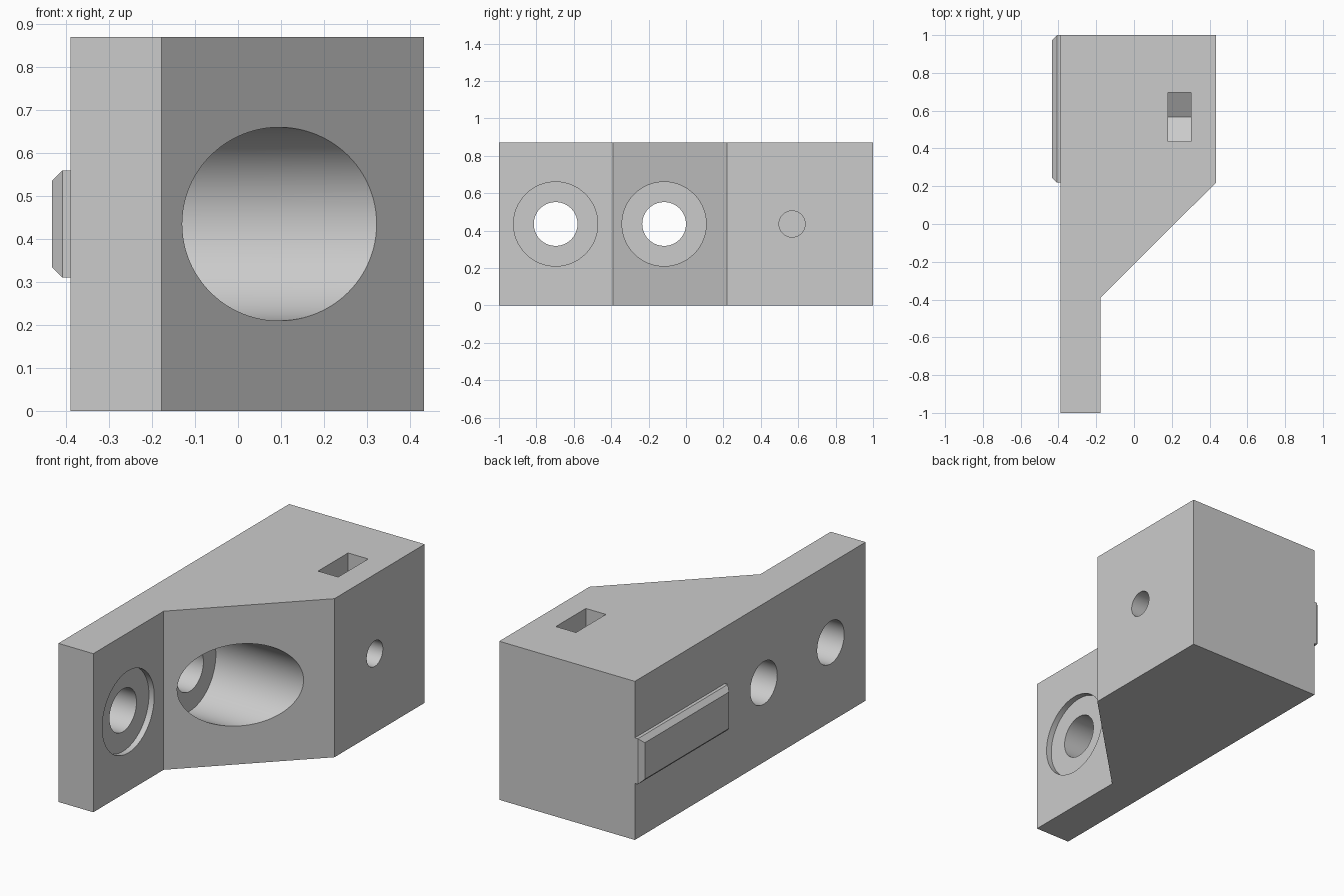
import bpy, bmesh, math
from mathutils import Matrix, Vector

if "Cube" in bpy.data.objects:
    bpy.data.objects.remove(bpy.data.objects["Cube"], do_unlink=True)

HEIGHT, MID = 0.87, 0.435
BACK_X, ARM_X, SIDE_X = -0.39, -0.178, 0.433

grey = bpy.data.materials.new("plain grey")
grey.use_nodes = True
colour = (0.6, 0.6, 0.6, 1)
grey.diffuse_color = colour
grey.node_tree.nodes["Principled BSDF"].inputs["Base Color"].default_value = colour


def to_object(name, bm):
    bmesh.ops.recalc_face_normals(bm, faces=bm.faces)
    mesh = bpy.data.meshes.new(name)
    bm.to_mesh(mesh)
    bm.free()
    mesh.materials.append(grey)
    obj = bpy.data.objects.new(name, mesh)
    bpy.context.collection.objects.link(obj)
    return obj


def prism(name, points, offset):
    """Extrude a closed outline of 3D points along an offset."""
    bm = bmesh.new()
    face = bm.faces.new([bm.verts.new(p) for p in points])
    ext = bmesh.ops.extrude_face_region(bm, geom=[face])
    verts = [v for v in ext["geom"] if isinstance(v, bmesh.types.BMVert)]
    bmesh.ops.translate(bm, verts=verts, vec=Vector(offset))
    return to_object(name, bm)


def side_bore(name, y, radius, x0, x1):
    """Cylinder along x, at mid height."""
    bm = bmesh.new()
    place = Matrix.Translation(((x0 + x1) / 2, y, MID)) @ Matrix.Rotation(math.pi / 2, 4, "Y")
    bmesh.ops.create_cone(bm, cap_ends=True, segments=96, radius1=radius,
                          radius2=radius, depth=x1 - x0, matrix=place)
    return to_object(name, bm)


def cut(target, cutter):
    mod = target.modifiers.new(cutter.name, "BOOLEAN")
    mod.operation, mod.solver, mod.object = "DIFFERENCE", "EXACT", cutter
    cutter.hide_render = True
    bpy.context.view_layer.objects.active = target
    bpy.ops.object.modifier_apply(modifier=mod.name)
    bpy.data.objects.remove(cutter, do_unlink=True)


# Bracket block with a thin arm and a diagonal shoulder
outline = [(BACK_X, -1), (ARM_X, -1), (ARM_X, -0.39), (SIDE_X, 0.218), (SIDE_X, 1), (BACK_X, 1)]
body = prism("bracket_body", [(x, y, 0) for x, y in outline], (0, 0, HEIGHT))

# Two counterbored mounting holes
for i, y in enumerate((-0.697, -0.117)):
    cut(body, side_bore(f"counterbore_{i}", y, 0.225, -0.21, 0.6))
    cut(body, side_bore(f"mounting_hole_{i}", y, 0.117, -0.6, 0.0))

# Clamping screw hole
NUT_Y = 0.567
cut(body, side_bore("screw_hole", NUT_Y, 0.07, 0.0, 0.6))

# Nut pocket: open at the top, half-hexagon floor
w = 0.13
r = w / math.cos(math.pi / 6)
pocket = [(NUT_Y - w, 1), (NUT_Y - w, MID - r / 2), (NUT_Y, MID - r),
          (NUT_Y + w, MID - r / 2), (NUT_Y + w, 1)]
cut(body, prism("nut_pocket", [(0.18, y, z) for y, z in pocket], (0.122, 0, 0)))

# Locating rail with chamfered outer edges
bm = bmesh.new()
rings = []
for x, inset in ((BACK_X, 0), (-0.408, 0), (-0.433, 0.025)):
    y0, y1, z0, z1 = 0.22 + inset, 1 - inset, 0.31 + inset, 0.56 - inset
    rings.append([bm.verts.new((x, y, z)) for y, z in ((y0, z0), (y1, z0), (y1, z1), (y0, z1))])
for a, b in zip(rings, rings[1:]):
    for k in range(4):
        n = (k + 1) % 4
        bm.faces.new((a[k], a[n], b[n], b[k]))
bm.faces.new(rings[0])
bm.faces.new(rings[-1])
to_object("locating_rail", bm)

# Smooth bores, crisp edges
bpy.ops.object.select_all(action="DESELECT")
body.select_set(True)
bpy.context.view_layer.objects.active = body
bpy.ops.object.shade_smooth_by_angle(angle=math.radians(30))
